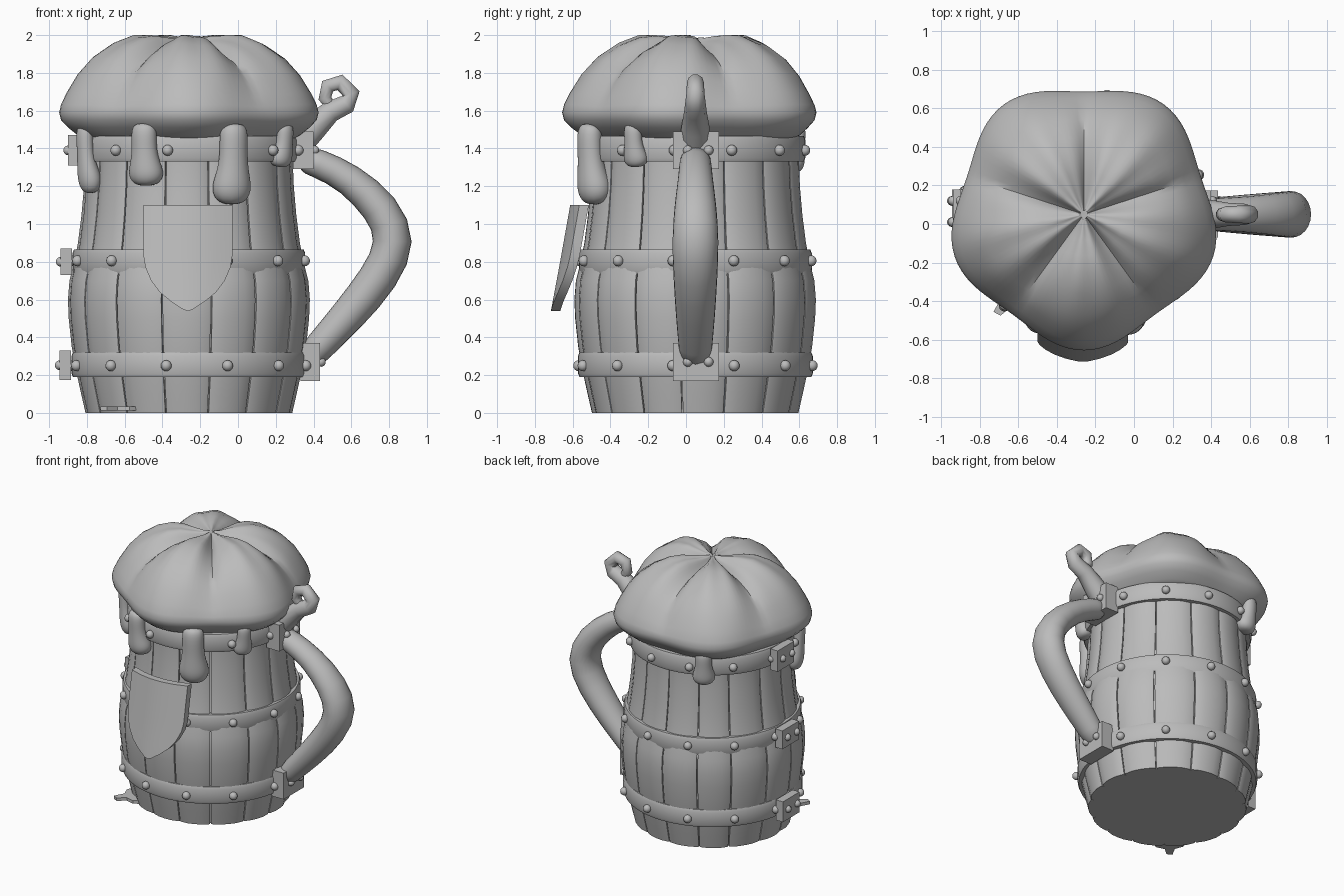
import bpy, bmesh, math, random
from mathutils import Vector, Matrix

if "Cube" in bpy.data.objects:
    bpy.data.objects.remove(bpy.data.objects["Cube"], do_unlink=True)
random.seed(4)

grey = bpy.data.materials.new("plain grey")
grey.use_nodes = True
grey.diffuse_color = (0.5, 0.5, 0.5, 1)
grey.node_tree.nodes["Principled BSDF"].inputs["Base Color"].default_value = (0.5, 0.5, 0.5, 1)

AXIS = Vector((-0.26, 0.05, 0))        # centre line of the barrel


def around(degrees):
    """Places a part built along +x at an angle around the barrel."""
    return Matrix.Translation(AXIS) @ Matrix.Rotation(math.radians(degrees), 4, 'Z')


def finish(bm, name, smooth=40, subdiv=0):
    bmesh.ops.recalc_face_normals(bm, faces=bm.faces)
    mesh = bpy.data.meshes.new(name)
    bm.to_mesh(mesh)
    bm.free()
    mesh.materials.append(grey)
    obj = bpy.data.objects.new(name, mesh)
    bpy.context.collection.objects.link(obj)
    if subdiv:
        mod = obj.modifiers.new("smooth", 'SUBSURF')
        mod.levels = mod.render_levels = subdiv
    if smooth:
        bpy.ops.object.select_all(action='DESELECT')
        obj.select_set(True)
        bpy.context.view_layer.objects.active = obj
        bpy.ops.object.shade_smooth_by_angle(angle=math.radians(smooth))
    return obj


def loft(bm, rings, caps=True, loop=False):
    """Skins closed rings of points, one after the other."""
    rows = [[bm.verts.new(p) for p in ring] for ring in rings]
    pairs = list(zip(rows, rows[1:])) + ([(rows[-1], rows[0])] if loop else [])
    for a, b in pairs:
        n = len(a)
        for i in range(n):
            j = (i + 1) % n
            bm.faces.new((a[i], a[j], b[j], b[i]))
    if caps and not loop:
        bm.faces.new(rows[0])
        bm.faces.new(rows[-1])


def circle(r, z, n):
    return [AXIS + Vector((r * math.cos(2 * math.pi * i / n),
                           r * math.sin(2 * math.pi * i / n), z)) for i in range(n)]


def tube(name, path, mat, sides=10, subdiv=1, flat=1.0):
    """Tube in the xz plane; path holds x, z, radius."""
    pts = [Vector((x, 0, z)) for x, z, r in path]
    rings = []
    for i, (x, z, r) in enumerate(path):
        tangent = (pts[min(i + 1, len(pts) - 1)] - pts[max(i - 1, 0)]).normalized()
        side = Vector((0, 1, 0))
        up = tangent.cross(side)
        rings.append([mat @ (pts[i] + r * (math.cos(a) * side + flat * math.sin(a) * up))
                      for a in (2 * math.pi * k / sides for k in range(sides))])
    bm = bmesh.new()
    loft(bm, rings)
    return finish(bm, name, 60, subdiv)


def box(name, x, y, z):
    bm = bmesh.new()
    centre = [(a + b) / 2 for a, b in (x, y, z)]
    size = [b - a for a, b in (x, y, z)]
    bmesh.ops.create_cube(bm, size=1, matrix=Matrix.Translation(centre) @ Matrix.Diagonal((*size, 1)))
    finish(bm, name, 0)


# Barrel: a dark-gap core with separate rounded staves around it
PROFILE = [(0, .545), (.1, .568), (.2, .59), (.35, .618), (.5, .634), (.6, .638), (.7, .63),
           (.8, .605), (.9, .585), (1.05, .566), (1.2, .553), (1.32, .548), (1.46, .55)]
bm = bmesh.new()
loft(bm, [circle(r - .025, z, 48) for z, r in PROFILE])
finish(bm, "barrel_core")

STAVES = 15
step = 360 / STAVES
edges = [270 + step * (i + .5) + random.uniform(-2, 2) for i in range(STAVES)]
bm = bmesh.new()
for i in range(STAVES):
    start, end = edges[i] + .35, edges[(i + 1) % STAVES] - .35
    end += 360 if end < start else 0
    rings = []
    for z, r in PROFILE:
        ring = []
        for u in (-1, -.9, -.45, 0, .45, .9, 1):
            a = math.radians(start + (end - start) * (u + 1) / 2)
            ring.append((a, r + .003 - .013 * u ** 4))
        ring += [(ring[-1][0], r - .04), (ring[0][0], r - .04)]
        rings.append([AXIS + Vector((q * math.cos(a), q * math.sin(a), z)) for a, q in ring])
    loft(bm, rings)
finish(bm, "barrel_staves", 30)

# Metal bands with evenly spaced rivets
for label, z, low, high, r in (("lower", .25, .19, .32, .622), ("middle", .805, .735, .865, .616),
                               ("upper", 1.39, 1.33, 1.465, .582)):
    bm = bmesh.new()
    loft(bm, [circle(q, h, 64) for q, h in ((r - .05, low), (r - .008, low), (r, low + .02),
                                            (r, high - .02), (r - .008, high), (r - .05, high))],
         loop=True)
    finish(bm, label + "_band")
    bm = bmesh.new()
    for k in range(12):
        bmesh.ops.create_uvsphere(bm, u_segments=12, v_segments=8, radius=.029,
                                  matrix=around(259 + 30 * k) @ Matrix.Translation((r + .008, 0, z)))
    finish(bm, label + "_band_rivets", 60)

# Foam: five puffy lobes with creases running to the middle
FOAM = [(.03, 1.982), (.1, 1.975), (.2, 1.978), (.32, 1.985), (.45, 1.975), (.6, 1.935), (.75, 1.865),
        (.86, 1.78), (.94, 1.69), (.985, 1.63), (1, 1.59), (.985, 1.55), (.93, 1.51), (.86, 1.47),
        (.8, 1.445), (.6, 1.45)]
rings = []
for row, (t, z) in enumerate(FOAM):
    top = math.sin(math.pi * t) ** .7 if row < 10 else 0
    ring = []
    for i in range(100):
        a = 2 * math.pi * i / 100
        lobe = abs(math.cos(2.5 * (a - math.radians(270))))
        radius = .672 + .034 * math.cos(5 * (a - math.radians(270))) * min(1, max(0, (t - .5) * 2.5))
        height = z + top * (.02 - .1 * (1 - lobe) ** 1.3 + .006 * math.cos(15 * a))
        ring.append(AXIS + Vector((t * radius * math.cos(a), t * radius * math.sin(a),
                                   min(height, 2.0))))
    rings.append(ring)
bm = bmesh.new()
loft(bm, rings)
finish(bm, "foam", 50)

# Foam drips: angle, bottom height, size
for n, (angle, bottom, size) in enumerate(((247, 1.2, 1), (293, 1.1, 1.12), (327, 1.3, .72),
                                           (205, 1.16, .75), (119, 1.27, .85))):
    h = 1.53 - bottom
    tube("foam_drip_%d" % (n + 1),
         [(.60, 1.53, .055 * size), (.61, 1.53 - .1 * h, .075 * size), (.605, 1.53 - .4 * h, .07 * size),
          (.595, 1.53 - .62 * h, .085 * size), (.575, bottom + .18 * h, .108 * size),
          (.57, bottom, .065 * size)], around(angle), 10, 2, .85)

# Handle, thumb lever and their mounting blocks
MID = Matrix.Translation((0, AXIS.y, 0))
tube("handle", [(.33, 1.35, .085), (.42, 1.325, .088), (.59, 1.245, .095), (.765, 1.085, .118),
                (.845, .91, .13), (.755, .72, .122), (.58, .51, .108), (.42, .34, .092),
                (.37, .28, .085)], MID, 12, 1, .9)
tube("thumb_lever", [(.30, 1.40, .08), (.40, 1.51, .075), (.49, 1.595, .06), (.575, 1.635, .055),
                     (.60, 1.69, .048), (.54, 1.75, .045), (.475, 1.73, .042), (.46, 1.665, .036),
                     (.495, 1.62, .03)], MID, 10, 0)
box("upper_handle_block", (.29, .40), (-.07, .175), (1.29, 1.49))
box("lower_handle_block", (.33, .435), (-.07, .175), (.17, .37))

# Hinge blocks on the side away from the handle
HINGES = ((-.90, 1.31, 1.47), (-.94, .73, .87), (-.945, .175, .33))
for label, (x, low, high) in zip(("upper", "middle", "lower"), HINGES):
    box(label + "_hinge_block", (x, x + .06), (-.02, .18), (low, high))

# Rivets on the blocks
bm = bmesh.new()
spots = [(x, (low + high) / 2) for x, low, high in HINGES] + [(.405, 1.39), (.44, .27)]
for x, z in spots:
    for y in (.01, .12):
        bmesh.ops.create_uvsphere(bm, u_segments=10, v_segments=6, radius=.026,
                                  matrix=Matrix.Translation((x, y, z)))
finish(bm, "block_rivets", 60)

# Shield: curved plate leaning out at the bottom
half = [(.235, 1.1), (.235, .83), (.225, .77), (.195, .7), (.15, .64), (.09, .59), (.03, .55), (.004, .54)]
bm = bmesh.new()
columns = (-1, -.6, -.2, .2, .6, 1)
dense = [(.235, 1.1 - .09 * k) for k in range(3)] + half[1:]
rings = []
for w, z in dense:
    front = [(w * u, -.615 - .1 * (1.1 - z) / .56 + .05 * (w * u / .235) ** 2) for u in columns]
    back = [(x, y + .05) for x, y in reversed(front)]
    rings.append([Vector((AXIS.x - .005 + x, y, z)) for x, y in front + back])
loft(bm, rings)
finish(bm, "shield", 30)

# Small spill at the foot of the barrel
bm = bmesh.new()
outline = [(.5, -.12), (.58, -.09), (.61, -.03), (.69, -.01), (.68, .03), (.61, .04), (.58, .1), (.5, .12)]
place = around(228)
loft(bm, [[place @ Vector((x, y, z)) for x, y in outline] for z in (.012, .035)])
finish(bm, "foot_spill", 30)
